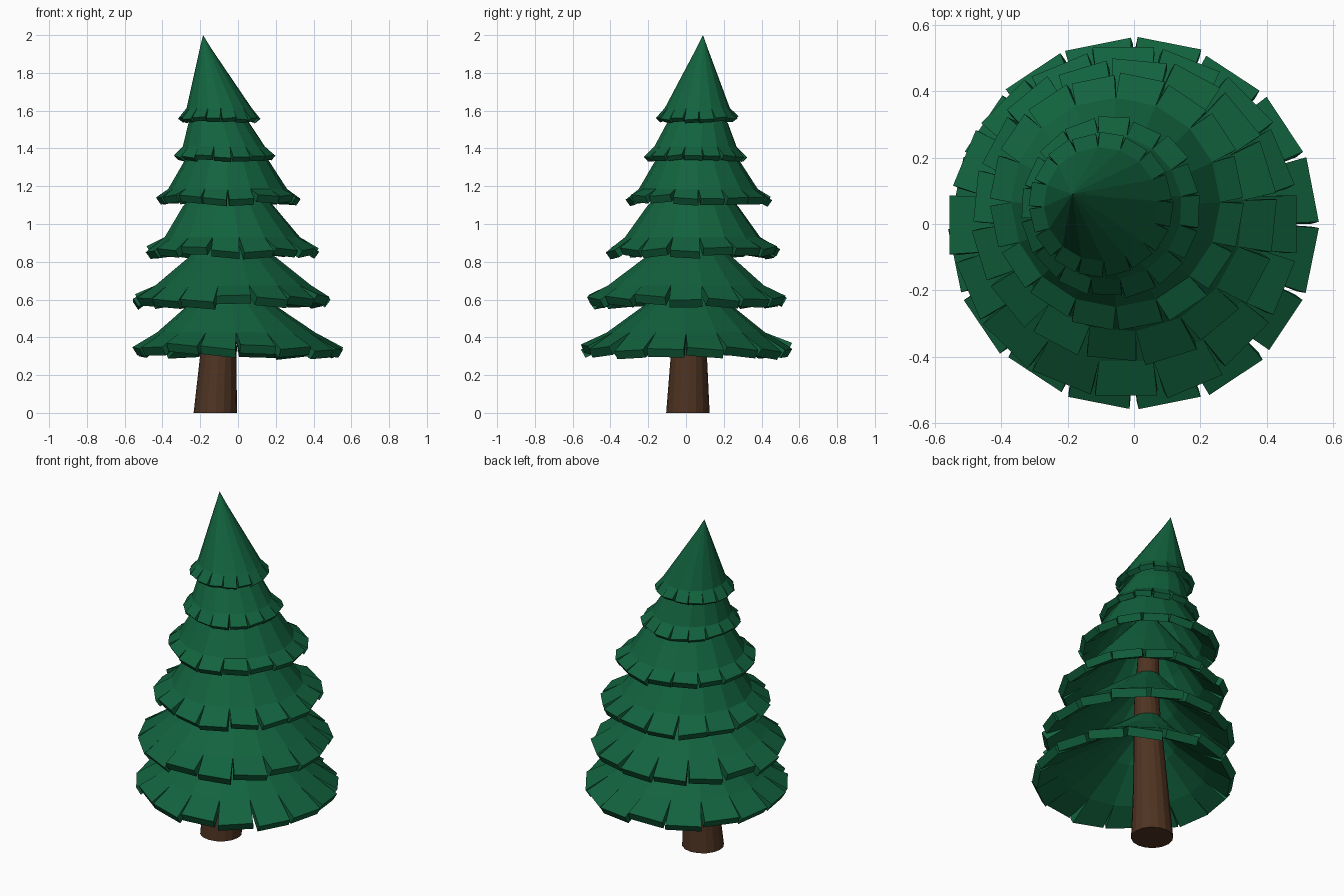
import bpy, bmesh, math, random

if "Cube" in bpy.data.objects:
    bpy.data.objects.remove(bpy.data.objects["Cube"])

random.seed(7)
SIDES = 16


def material(name, color):
    m = bpy.data.materials.new(name)
    m.diffuse_color = (*color, 1)
    m.use_nodes = True
    m.node_tree.nodes["Principled BSDF"].inputs["Base Color"].default_value = m.diffuse_color
    return m


green = material("pine green", (0.006, 0.125, 0.048))
brown = material("bark brown", (0.078, 0.034, 0.016))


def make_object(name, bm, mat):
    mesh = bpy.data.meshes.new(name)
    bm.to_mesh(mesh)
    bm.free()
    mesh.materials.append(mat)
    ob = bpy.data.objects.new(name, mesh)
    bpy.context.collection.objects.link(ob)
    return ob


def point(ring, a, dr=0.0, dz=0.0):
    cx, cy, r, z = ring
    return (cx + (r + dr) * math.cos(a), cy + (r + dr) * math.sin(a), z + dz)


def add_ring(bm, ring, turn=0.0):
    return [bm.verts.new(point(ring, turn + math.tau * i / SIDES)) for i in range(SIDES)]


def bridge(bm, low, high):
    for i in range(SIDES):
        j = (i + 1) % SIDES
        bm.faces.new((low[i], low[j], high[j], high[i]))


# Trunk: tapered, slightly bent
bm = bmesh.new()
rings = [add_ring(bm, r) for r in [(-.12, .01, .115, 0), (-.105, .015, .096, .3),
                                   (-.065, .03, .07, .8), (-.08, .05, .04, 1.6)]]
for low, high in zip(rings, rings[1:]):
    bridge(bm, low, high)
bm.faces.new(rings[0][::-1])
bm.faces.new(rings[-1])
make_object("trunk", bm, brown)


# Skirt of branches: a cone whose flared rim is slit into separate flaps
def branch_layer(name, rim, upper, thickness, turn, tip=None):
    bm = bmesh.new()
    rings = [add_ring(bm, r, turn) for r in upper]
    for low, high in zip(rings, rings[1:]):
        bridge(bm, low, high)
    if tip:
        apex = bm.verts.new(tip)
        for i in range(SIDES):
            bm.faces.new((rings[-1][i], rings[-1][(i + 1) % SIDES], apex))
    size = rim[2]
    for i in range(SIDES):
        j = (i + 1) % SIDES
        a, b = turn + math.tau * i / SIDES, turn + math.tau * (i + 1) / SIDES
        lift = random.uniform(-.03, .03) * size
        tilt = random.uniform(-.02, .02) * size
        dr = random.uniform(-.02, .02) * size
        g0, g1 = random.uniform(.01, .035), random.uniform(.01, .035)
        v0 = bm.verts.new(point(rim, a + g0, dr, lift - tilt))
        v1 = bm.verts.new(point(rim, b - g1, dr, lift + tilt))
        bm.faces.new((v0, v1, rings[0][j], rings[0][i]))
    ob = make_object(name, bm, green)
    mod = ob.modifiers.new("thickness", "SOLIDIFY")
    mod.thickness = thickness
    mod.offset = -1


# Each ring is centre x, centre y, radius, height
branch_layer("branches_1", (0, 0, .553, .345),
             [(-.01, 0, .42, .425), (-.035, .01, .23, .57), (-.08, .02, .08, .72)], .05, 0)
branch_layer("branches_2", (-.025, 0, .532, .61),
             [(-.025, 0, .42, .675), (-.03, .015, .24, .82), (-.07, .03, .07, .98)], .05, .2)
branch_layer("branches_3", (-.025, .04, .46, .865),
             [(-.03, .035, .36, .93), (-.05, .035, .245, 1.09), (-.06, .04, .07, 1.3)], .045, .1)
branch_layer("branches_4", (-.05, .067, .384, 1.14),
             [(-.055, .065, .315, 1.185), (-.06, .06, .22, 1.34), (-.07, .05, .07, 1.54)], .042, 0)
branch_layer("branches_5", (-.07, .05, .272, 1.36),
             [(-.075, .05, .22, 1.41), (-.10, .06, .165, 1.53), (-.12, .06, .07, 1.7)], .032, .15)
branch_layer("branches_top", (-.1, .06, .217, 1.56),
             [(-.1, .06, .172, 1.615), (-.172, .085, .03, 1.93)], .03, .05,
             tip=(-.185, .09, 2.0))
